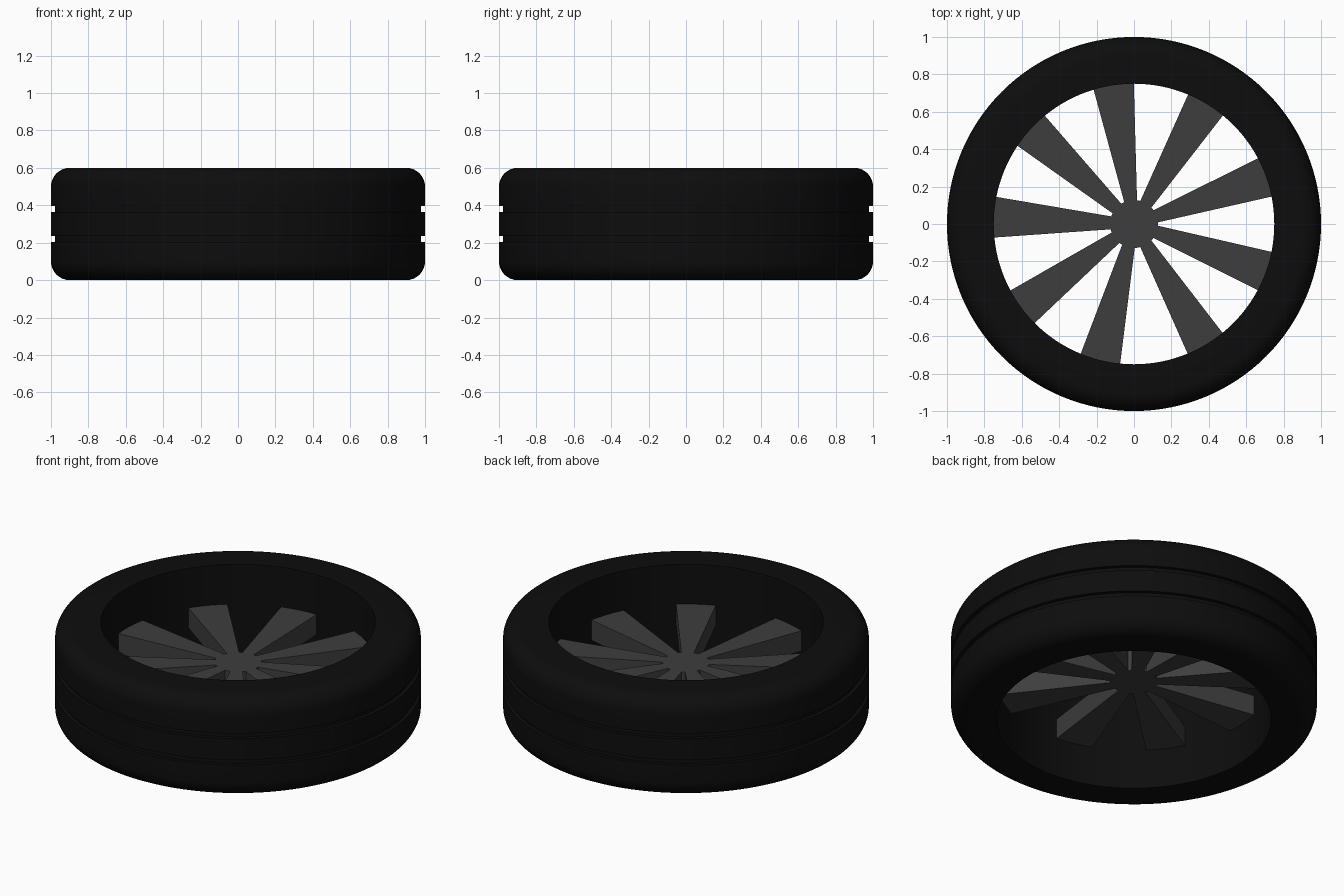
import bpy, bmesh, math
from mathutils import Matrix

if "Cube" in bpy.data.objects:
    bpy.data.objects.remove(bpy.data.objects["Cube"])


def material(name, v):
    m = bpy.data.materials.new(name)
    m.diffuse_color = (v, v, v, 1)
    m.use_nodes = True
    m.node_tree.nodes["Principled BSDF"].inputs["Base Color"].default_value = m.diffuse_color
    return m


def add_object(name, bm, mat, smooth=True):
    bmesh.ops.recalc_face_normals(bm, faces=bm.faces)
    me = bpy.data.meshes.new(name)
    bm.to_mesh(me)
    bm.free()
    ob = bpy.data.objects.new(name, me)
    bpy.context.collection.objects.link(ob)
    me.materials.append(mat)
    if smooth:
        bpy.ops.object.select_all(action='DESELECT')
        ob.select_set(True)
        bpy.context.view_layer.objects.active = ob
        bpy.ops.object.shade_smooth_by_angle(angle=math.radians(30))
    return ob


rubber = material("rubber", 0.004)
metal = material("dark_metal", 0.048)

# Tyre: half profile (radius, z) with rounded shoulder and one groove, mirrored about z = 0.3
R, INNER, H, BEVEL = 1.0, 0.75, 0.6, 0.1
half = [(INNER, 0.0)]
for i in range(9):
    a = math.radians(-90 + 90 * i / 8)
    half.append((R - BEVEL + BEVEL * math.cos(a), BEVEL + BEVEL * math.sin(a)))
half += [(R, 0.205), (R - 0.022, 0.205), (R - 0.022, 0.235), (R, 0.235)]
profile = half + [(r, H - z) for r, z in reversed(half)]

bm = bmesh.new()
verts = [bm.verts.new((r, 0, z)) for r, z in profile]
edges = [bm.edges.new((verts[i], verts[(i + 1) % len(verts)])) for i in range(len(verts))]
bmesh.ops.spin(bm, geom=verts + edges, cent=(0, 0, 0), axis=(0, 0, 1),
               angle=math.tau, steps=128, use_merge=True)
bmesh.ops.remove_doubles(bm, verts=bm.verts, dist=1e-5)
add_object("tyre", bm, rubber)

# Hub: short disc in the middle
Z0, Z1 = 0.238, 0.36
bm = bmesh.new()
bmesh.ops.create_cone(bm, cap_ends=True, segments=48, radius1=0.128, radius2=0.128, depth=Z1 - Z0,
                      matrix=Matrix.Translation((0, 0, (Z0 + Z1) / 2)))
add_object("hub", bm, metal)

# Spokes: nine tapered blades set into the tyre wall, with one slightly wider gap
outline = [(0.11, -0.033), (0.77, -0.112), (0.77, 0.112), (0.11, 0.033)]
for i in range(9):
    bm = bmesh.new()
    face = bm.faces.new([bm.verts.new((x, y, Z0)) for x, y in outline])
    top = bmesh.ops.extrude_face_region(bm, geom=[face])["geom"]
    bmesh.ops.translate(bm, vec=(0, 0, Z1 - Z0),
                        verts=[v for v in top if isinstance(v, bmesh.types.BMVert)])
    if face.is_valid is False or len(bm.faces) < 6:
        bm.faces.new([v for v in bm.verts if v.co.z < Z0 + 0.001])
    bm.transform(Matrix.Rotation(math.radians(-59.2 + 39.4 * i), 4, 'Z'))
    add_object(f"spoke_{i + 1}", bm, metal, smooth=False)
